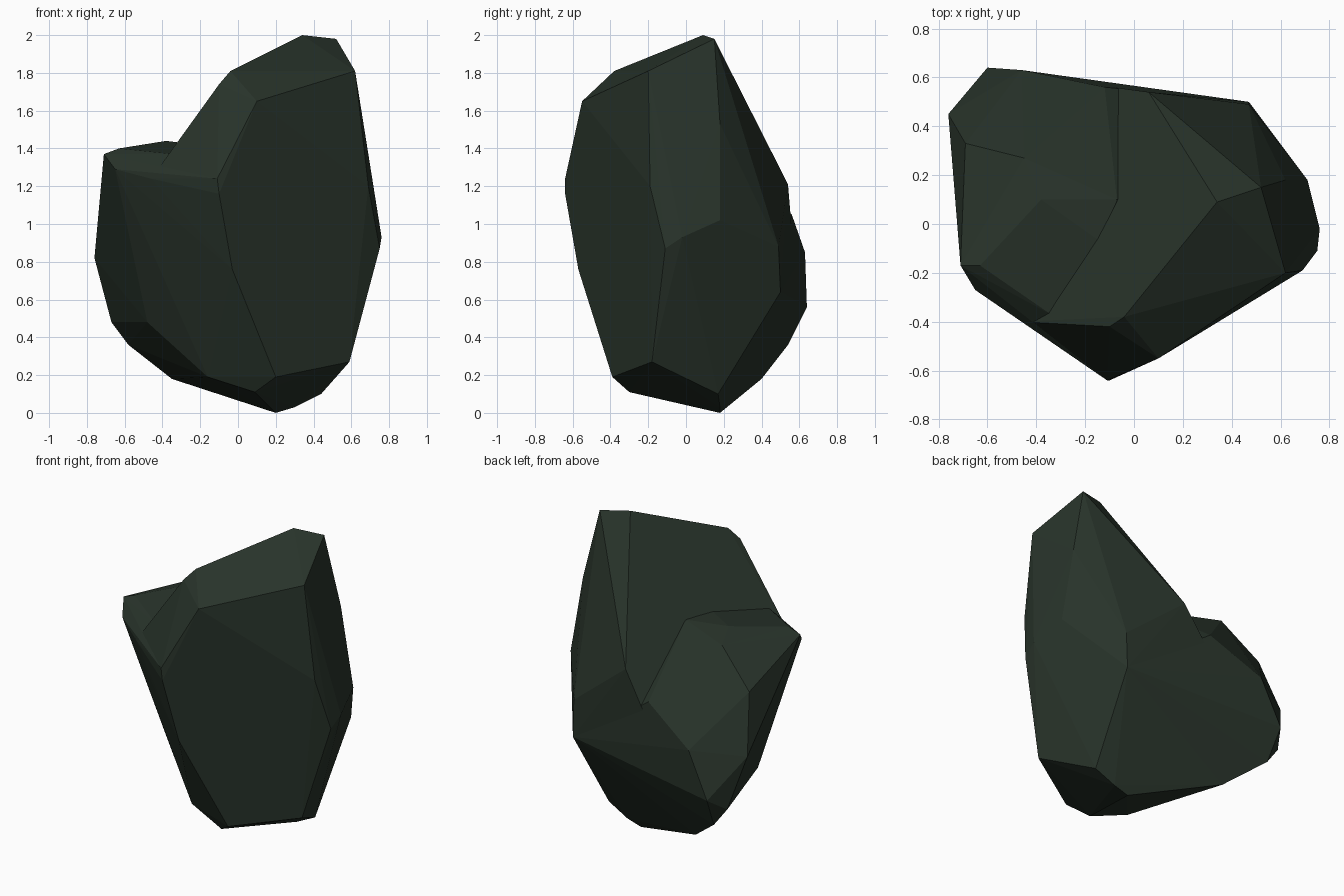
import bpy
import bmesh
from mathutils import Vector

# Remove the default cube only
default_cube = bpy.data.objects.get("Cube")
if default_cube:
    bpy.data.objects.remove(default_cube, do_unlink=True)


def make_material(name, colour):
    material = bpy.data.materials.new(name)
    material.use_nodes = True
    material.diffuse_color = colour
    shader = material.node_tree.nodes["Principled BSDF"]
    shader.inputs["Base Color"].default_value = colour
    shader.inputs["Roughness"].default_value = 0.9
    return material


def chiselled_stone(name, corners, material):
    """Wrap a faceted convex block around its chiselled corner points."""
    block = bmesh.new()
    for corner in corners:
        block.verts.new(Vector(corner))
    hull = bmesh.ops.convex_hull(block, input=block.verts[:])
    leftovers = {item for key in ("geom_interior", "geom_unused")
                 for item in hull[key] if isinstance(item, bmesh.types.BMVert)}
    loose = [vert for vert in leftovers if vert.is_valid and not vert.link_faces]
    bmesh.ops.delete(block, geom=loose, context="VERTS")
    # Merge nearly level triangles into broad facets
    bmesh.ops.dissolve_limit(block, angle_limit=0.03,
                             verts=block.verts[:], edges=block.edges[:])
    bmesh.ops.recalc_face_normals(block, faces=block.faces[:])

    mesh = bpy.data.meshes.new(name)
    block.to_mesh(mesh)
    block.free()
    mesh.materials.append(material)
    for polygon in mesh.polygons:
        polygon.use_smooth = False
    stone = bpy.data.objects.new(name, mesh)
    bpy.context.scene.collection.objects.link(stone)
    return stone


dark_moss_green = make_material("dark_moss_green", (0.021, 0.033, 0.023, 1.0))

# Corners shared by both stones: the front keel, the underside and the back
front_keel = [
    (-0.11, -0.64, 1.24), (-0.1, -0.64, 1.16),
    (-0.03, -0.57, 0.76), (-0.46, -0.4, 1.24),
]
underside = [
    (0.2, -0.39, 0.19), (0.09, -0.3, 0.11), (-0.16, -0.25, 0.19),
    (0.2, 0.18, 0), (-0.35, 0.4, 0.18), (-0.48, -0.06, 0.48),
]
back_corner = [(0.47, 0.5, 0.64)]

# Corners of the tall stone only
crown = [
    (0.34, 0.09, 2), (0.52, 0.15, 1.98), (0.62, -0.2, 1.81),
    (-0.04, -0.38, 1.81), (-0.1, -0.42, 1.74), (0.1, -0.55, 1.65),
]
right_flank = [
    (0.69, -0.19, 1.2), (0.76, -0.02, 0.93), (0.75, -0.11, 0.87),
    (0.71, 0.18, 1.02), (0.62, 0.18, 1.53), (0.59, -0.18, 0.27),
    (0.44, 0.17, 0.1), (0.3, 0.18, 0.03),
]
back_ridge = [
    (0.49, 0.29, 1.39), (0.18, 0.38, 1.5), (0.06, 0.54, 1.21),
    (0.47, 0.49, 0.88), (-0.16, 0.57, 0.85),
]

# Corners of the leaning stone only
lean_top = [
    (-0.07, 0.1, 1.4), (-0.14, -0.07, 1.41), (-0.34, -0.37, 1.37),
    (-0.65, -0.27, 1.29), (-0.71, -0.17, 1.37), (-0.63, -0.17, 1.4),
    (-0.45, 0.27, 1.4), (-0.38, 0.1, 1.44),
]
lean_back = [
    (-0.12, 0.35, 1.13), (-0.12, 0.56, 1.05), (-0.46, 0.63, 0.85),
    (-0.6, 0.64, 0.56), (-0.69, 0.33, 1.18), (-0.76, 0.45, 0.82),
    (-0.67, 0.53, 0.48), (-0.58, 0.54, 0.36),
]

shared = front_keel + underside + back_corner
chiselled_stone("tall_stone", shared + crown + right_flank + back_ridge,
                dark_moss_green)
chiselled_stone("leaning_stone", shared + lean_top + lean_back,
                dark_moss_green)
